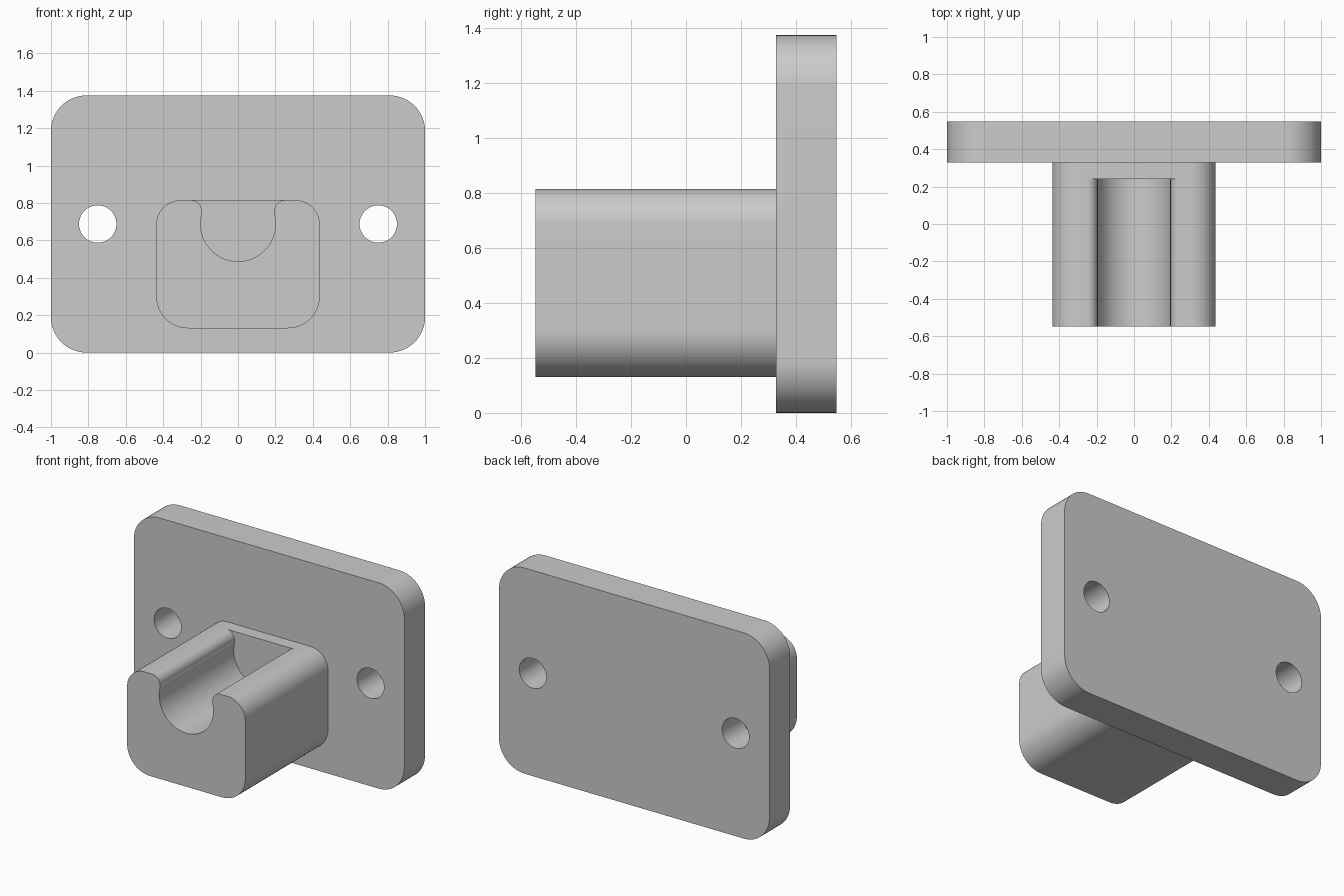
import bpy
import bmesh
from math import cos, sin, radians, atan2, degrees

cube = bpy.data.objects.get("Cube")
if cube:
    bpy.data.objects.remove(cube, do_unlink=True)

grey = bpy.data.materials.new("light grey")
grey.use_nodes = True
colour = (0.6, 0.6, 0.6, 1)
grey.diffuse_color = colour
grey.node_tree.nodes["Principled BSDF"].inputs["Base Color"].default_value = colour


def arc(cx, cz, r, start, end, steps=16):
    """Points along an arc in the x-z plane, angles in degrees."""
    angles = [radians(start + (end - start) * i / steps) for i in range(steps + 1)]
    return [(cx + r * cos(a), cz + r * sin(a)) for a in angles]


def rounded_rect(half, z0, z1, r_bottom, r_top):
    return (arc(half - r_top, z1 - r_top, r_top, 0, 90)
            + arc(r_top - half, z1 - r_top, r_top, 90, 180)
            + arc(r_bottom - half, z0 + r_bottom, r_bottom, 180, 270)
            + arc(half - r_bottom, z0 + r_bottom, r_bottom, 270, 360))


def extrude(name, outline, y0, y1):
    """Extrude an x-z outline from y0 back to y1."""
    bm = bmesh.new()
    face = bm.faces.new([bm.verts.new((x, y0, z)) for x, z in outline])
    side = bmesh.ops.extrude_face_region(bm, geom=[face])["geom"]
    moved = [v for v in side if isinstance(v, bmesh.types.BMVert)]
    bmesh.ops.translate(bm, verts=moved, vec=(0, y1 - y0, 0))
    bmesh.ops.recalc_face_normals(bm, faces=bm.faces)
    mesh = bpy.data.meshes.new(name)
    bm.to_mesh(mesh)
    bm.free()
    mesh.materials.append(grey)
    obj = bpy.data.objects.new(name, mesh)
    bpy.context.collection.objects.link(obj)
    return obj


def cut(obj, cutter):
    """Subtract the cutter, then discard it."""
    bpy.ops.object.select_all(action="DESELECT")
    bpy.context.view_layer.objects.active = obj
    obj.select_set(True)
    mod = obj.modifiers.new("cut", "BOOLEAN")
    mod.operation = "DIFFERENCE"
    mod.solver = "EXACT"
    mod.object = cutter
    bpy.ops.object.modifier_apply(modifier=mod.name)
    bpy.data.objects.remove(cutter, do_unlink=True)


# Wall plate with two screw holes
FRONT, JOIN, BACK = -0.547, 0.328, 0.547
MID = 0.6875
plate = extrude("wall_plate", rounded_rect(1, 0, 2 * MID, 0.19, 0.19), JOIN, BACK)
for side in (-1, 1):
    hole = arc(side * 0.75, MID, 0.1, 0, 360, 48)[:-1]
    cut(plate, extrude("screw_hole_cutter", hole, JOIN - 0.1, BACK + 0.1))

# Holder block with a round channel, open at the front and top
TOP = 0.815
block = extrude("holder_block", rounded_rect(0.437, 0.13, TOP, 0.17, 0.13), FRONT, JOIN)
LIP_R, LIP_X = 0.055, 0.25
LIP_Z = TOP - LIP_R
tilt = degrees(atan2(LIP_Z - MID, LIP_X))
right_lip = arc(LIP_X, LIP_Z, LIP_R, 180 + tilt, 90, 12)
left_lip = [(-x, z) for x, z in reversed(right_lip)]
bowl = arc(0, MID, 0.2, 180 - tilt, 360 + tilt, 48)
channel = (left_lip[:-1] + bowl + right_lip[1:]
           + [(LIP_X, TOP + 0.1), (-LIP_X, TOP + 0.1)])
cut(block, extrude("channel_cutter", channel, FRONT - 0.1, 0.24))

# Smooth the rounded sides, keeping edges sharp
for obj in (plate, block):
    bpy.ops.object.select_all(action="DESELECT")
    bpy.context.view_layer.objects.active = obj
    obj.select_set(True)
    bpy.ops.object.shade_smooth_by_angle(angle=radians(30))
